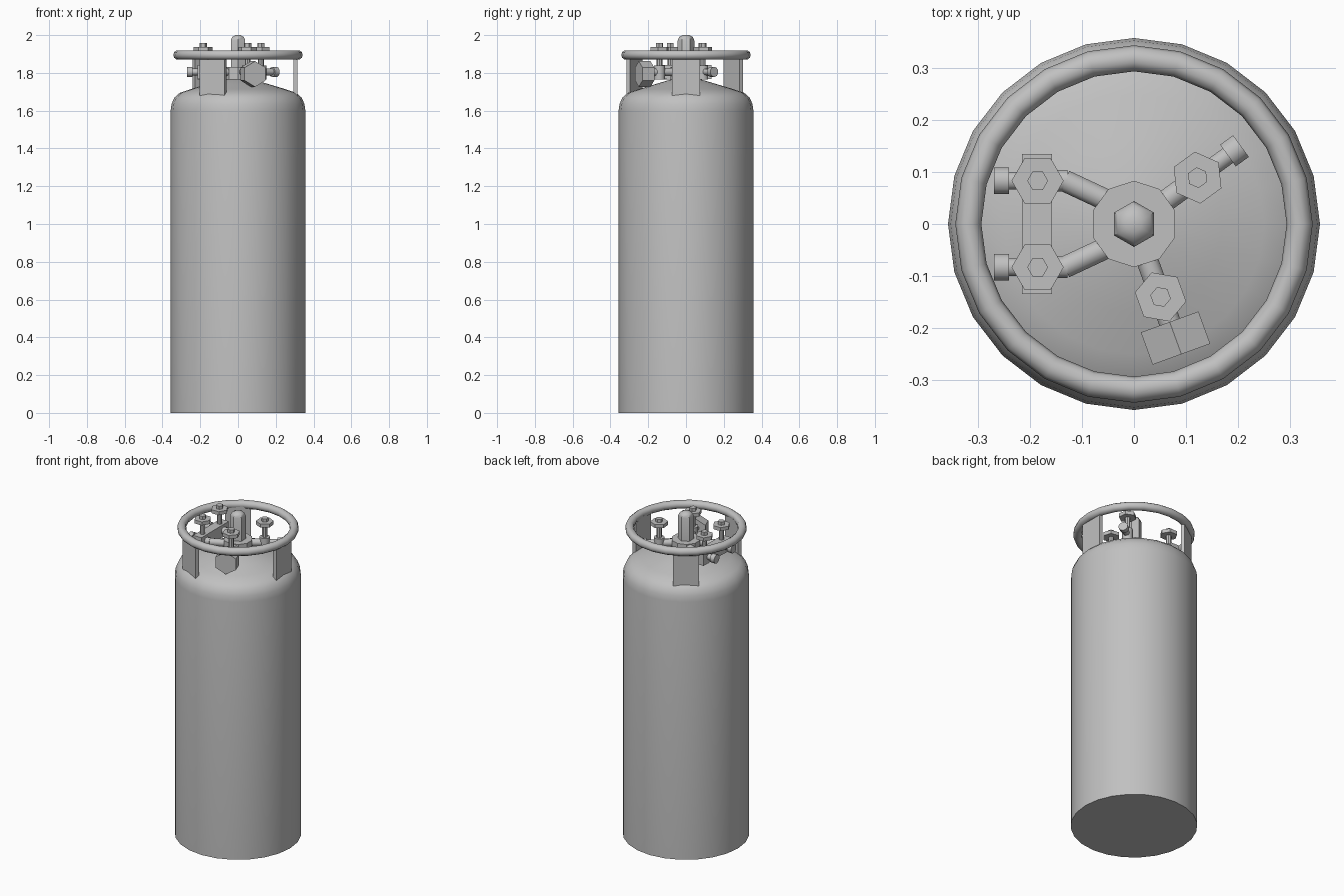
import bpy, bmesh
from math import sin, cos, pi, radians
from mathutils import Vector, Matrix

if "Cube" in bpy.data.objects:
    bpy.data.objects.remove(bpy.data.objects["Cube"], do_unlink=True)

steel = bpy.data.materials.new("light_grey_steel")
steel.use_nodes = True
GREY = (0.53, 0.53, 0.53, 1)
steel.diffuse_color = GREY
steel.node_tree.nodes["Principled BSDF"].inputs["Base Color"].default_value = GREY


def finish(name, bm, smooth=True, matrix=Matrix()):
    bmesh.ops.recalc_face_normals(bm, faces=bm.faces)
    mesh = bpy.data.meshes.new(name)
    bm.to_mesh(mesh)
    bm.free()
    mesh.materials.append(steel)
    obj = bpy.data.objects.new(name, mesh)
    bpy.context.collection.objects.link(obj)
    obj.matrix_world = matrix
    if smooth:
        bpy.ops.object.select_all(action='DESELECT')
        obj.select_set(True)
        bpy.context.view_layer.objects.active = obj
        bpy.ops.object.shade_smooth_by_angle(angle=radians(40))
    return obj


def lathe(name, profile, sides, start=(0, 0, 0), axis=(0, 0, 1), roll=0, smooth=True, closed=False):
    """Turn (radius, height) points around an axis; caps the ends unless closed."""
    bm = bmesh.new()
    rings = [[bm.verts.new((r * cos(roll + 2 * pi * i / sides), r * sin(roll + 2 * pi * i / sides), h))
              for i in range(sides)] for r, h in profile]
    pairs = list(zip(rings, rings[1:]))
    if closed:
        pairs.append((rings[-1], rings[0]))
    else:
        bm.faces.new(rings[0])
        bm.faces.new(rings[-1])
    for a, b in pairs:
        for i in range(sides):
            j = (i + 1) % sides
            bm.faces.new((a[i], a[j], b[j], b[i]))
    z = Vector(axis).normalized()
    x = Vector((1, 0, 0)) if abs(z.z) > 0.9 else Vector((0, 0, 1))
    y = z.cross(x)
    x = y.cross(z)
    m = Matrix((x, y, z)).transposed().to_4x4()
    m.translation = Vector(start)
    return finish(name, bm, smooth, m)


def rod(name, p, q, r, sides=10, roll=0, smooth=True):
    p, q = Vector(p), Vector(q)
    return lathe(name, [(r, 0), (r, (q - p).length)], sides, p, q - p, roll, smooth)


def box(name, size, centre, angle=0):
    bm = bmesh.new()
    bmesh.ops.create_cube(bm, size=1)
    bmesh.ops.scale(bm, vec=size, verts=bm.verts)
    bmesh.ops.translate(bm, vec=centre, verts=bm.verts)
    return finish(name, bm, False, Matrix.Rotation(angle, 4, 'Z'))


# Tank with rounded shoulder and shallow dome
lathe("tank", [(0.357, 0), (0.357, 1.6), (0.352, 1.635), (0.338, 1.668), (0.309, 1.694),
               (0.25, 1.714), (0.17, 1.738), (0.08, 1.765), (0.01, 1.772)], 24)

# Guard ring and its three supports
RING, TUBE = 0.318, 0.025
lathe("guard_ring", [(RING + TUBE * cos(k * pi / 5), 1.895 + TUBE * sin(k * pi / 5))
                     for k in range(10)], 24, closed=True)
for i, deg in enumerate((0, 125, 244)):
    box(f"ring_support_{i + 1}", (0.022, 0.148, 0.21), (0.304, 0, 1.785), radians(deg))

# Central hub and capped post
lathe("hub", [(0.083, 1.745), (0.083, 1.83)], 10, roll=pi / 2, smooth=False)
lathe("centre_post", [(0.044, 1.82), (0.044, 1.972), (0.036, 1.99), (0.016, 2.0)], 6, roll=pi / 2)

Z = 1.805


def valve(name, x, y, angle):
    lathe(name + "_body", [(0.03, 1.765), (0.03, 1.84)], 10, (x, y, 0))
    rod(name + "_stem", (x, y, 1.83), (x, y, 1.92), 0.015, 8)
    rod(name + "_handwheel", (x, y, 1.915), (x, y, 1.937), 0.05, 6, angle, False)
    rod(name + "_nut", (x, y, 1.93), (x, y, 1.957), 0.02, 6, angle, False)


def outlet(name, x, y, angle, neck, reach):
    d = Vector((cos(angle), sin(angle), 0))
    p = Vector((x, y, Z))
    rod(name + "_neck", p, p + d * (neck + 0.005), 0.018)
    rod(name + "_cap", p + d * neck, p + d * reach, 0.027, 10)


# Paired valves on a shared block
for side, label in ((1, "back"), (-1, "front")):
    y = 0.083 * side
    valve(f"{label}_pair_valve", -0.185, y, 0)
    outlet(f"{label}_pair_outlet", -0.185, y, pi, 0.055, 0.084)
    rod(f"{label}_pair_pipe_straight", (-0.185, y, Z), (-0.128, y, Z), 0.022)
    rod(f"{label}_pair_pipe_bend", (-0.133, y, Z), (-0.03, 0.035 * side, Z), 0.022)
box("manifold_block", (0.057, 0.268, 0.075), (-0.186, 0, Z))

# Single valve with capped outlet
a = radians(36)
valve("side_valve", 0.122, 0.089, a)
rod("side_valve_pipe", (0, 0, Z), (0.122, 0.089, Z), 0.022)
outlet("side_outlet", 0.122, 0.089, a, 0.072, 0.103)

# Single valve with hexagonal gauge
a = radians(-70)
d = Vector((cos(a), sin(a), 0))
valve("gauge_valve", 0.051, -0.14, a)
rod("gauge_pipe", (0, 0, Z), d * 0.21 + Vector((0, 0, Z)), 0.022)
rod("gauge", d * 0.2 + Vector((0, 0, 1.794)), d * 0.266 + Vector((0, 0, 1.794)), 0.068, 6, 0, False)
